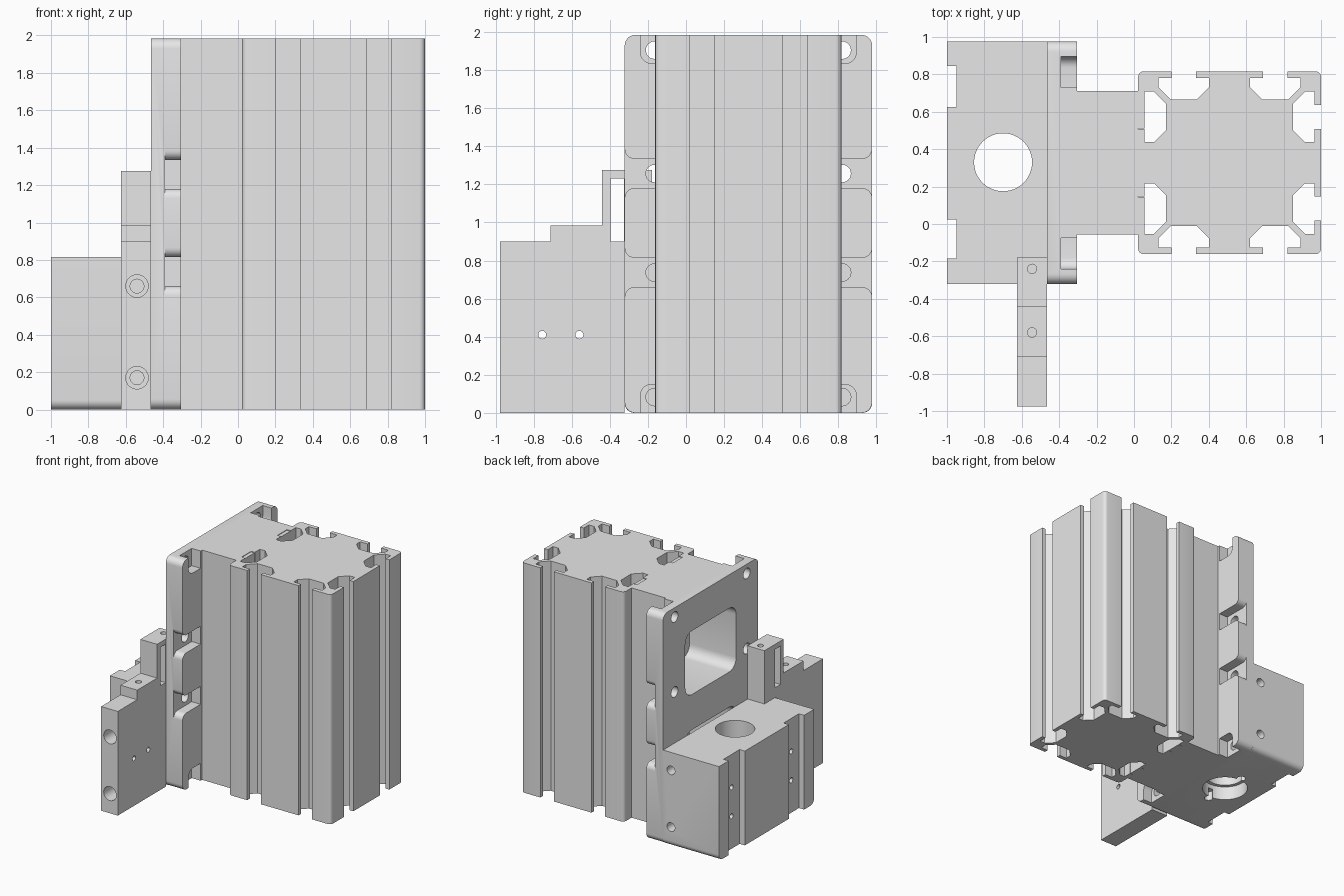
import bpy, bmesh, math
from mathutils import Vector

if "Cube" in bpy.data.objects:
    bpy.data.objects.remove(bpy.data.objects["Cube"])

grey = bpy.data.materials.new("machined_grey")
grey.diffuse_color = (0.8, 0.8, 0.8, 1)
grey.use_nodes = True
grey.node_tree.nodes["Principled BSDF"].inputs["Base Color"].default_value = grey.diffuse_color
CY = 0.3275      # symmetry plane of the column in y
TOP = 1.985


def prism(name, pts, axis, a, b):
    """Extrude a 2D outline along an axis from a to b."""
    place = {'x': lambda u, v, w: (w, u, v),
             'y': lambda u, v, w: (u, w, v),
             'z': lambda u, v, w: (u, v, w)}[axis]
    bm = bmesh.new()
    lo = [bm.verts.new(place(u, v, a)) for u, v in pts]
    hi = [bm.verts.new(place(u, v, b)) for u, v in pts]
    bm.faces.new(lo)
    bm.faces.new(hi)
    n = len(pts)
    for i in range(n):
        j = (i + 1) % n
        bm.faces.new((lo[i], lo[j], hi[j], hi[i]))
    bmesh.ops.recalc_face_normals(bm, faces=bm.faces)
    me = bpy.data.meshes.new(name)
    bm.to_mesh(me)
    bm.free()
    me.materials.append(grey)
    ob = bpy.data.objects.new(name, me)
    bpy.context.collection.objects.link(ob)
    return ob


def arc(cu, cv, r, a0, a1, n=6):
    return [(cu + r * math.cos(math.radians(a0 + (a1 - a0) * i / n)),
             cv + r * math.sin(math.radians(a0 + (a1 - a0) * i / n))) for i in range(n + 1)]


def circle(cu, cv, r, n=32):
    return arc(cu, cv, r, 0, 360 - 360 / n, n - 1)


def rect(u0, v0, u1, v1, radii=(0, 0, 0, 0)):
    """Rectangle with radii for corners: low-low, high-low, high-high, low-high."""
    pts = []
    corners = ((u0, v0, 1, 1, 180), (u1, v0, -1, 1, 270), (u1, v1, -1, -1, 0), (u0, v1, 1, -1, 90))
    for (u, v, su, sv, ang), r in zip(corners, radii):
        pts += arc(u + su * r, v + sv * r, r, ang, ang + 90) if r else [(u, v)]
    return pts


def mirror(pts):
    return [(2 * CY - u, v) for u, v in pts]


def cut(ob, cutters):
    """Subtract every (outline, axis, from, to) from the part."""
    helpers = []
    for c in cutters:
        h = prism("cutter", *c)
        h.hide_render = True
        m = ob.modifiers.new("cut", 'BOOLEAN')
        m.operation, m.solver, m.object = 'DIFFERENCE', 'EXACT', h
        helpers.append(h)
    dg = bpy.context.evaluated_depsgraph_get()
    me = bpy.data.meshes.new_from_object(ob.evaluated_get(dg))
    ob.modifiers.clear()
    ob.data = me
    for h in helpers:
        bpy.data.objects.remove(h)


# Slotted column: one quarter of the outline turned four times
half, cx = 0.489, 0.511
slot = [(-.065, 0), (-.065, .035), (-.135, .035), (-.135, .085), (-.07, .15),
        (.07, .15), (.135, .085), (.135, .035), (.065, .035), (.065, 0)]
side = arc(-half + .03, -half + .03, .03, 180, 270, 4)
for centre in (-.245, .245):
    side += [(centre + u, -half + d) for u, d in slot]
outline = []
for k in range(4):
    c, s = [(1, 0), (0, 1), (-1, 0), (0, -1)][k]
    outline += [(cx + u * c - v * s, CY + u * s + v * c) for u, v in side]
column = prism("slotted_column", outline, 'z', 0, TOP)

# Neck between column and plate, with tongues keyed into the column slots
windows = [rect(-.02, z0, .675, z0 + .55, (.09,) * 4) for z0 in (.29, 1.145)]
neck = prism("neck_block", rect(-.305, -.055, .022, .712), 'z', 0, TOP)
cut(neck, [(w, 'x', -.4, -.02) for w in windows])
for s in (-1, 1):
    y = CY + s * .245
    prism("slot_tongue", rect(.02, y - .063, .055, y + .063), 'z', 0, TOP - .005)

# Mounting plate with windows, screw holes and recesses
plate = prism("mounting_plate", rect(-.322, 0, .977, TOP, (.055,) * 4), 'x', -.465, -.305)
cutters = [(w, 'x', -.6, -.2) for w in windows]
recesses = [rect(-.24, 1.835, -.075, 2.1, (.06, 0, 0, 0)),
            rect(-.24, -.1, -.075, .15, (0, 0, 0, .06))]
for z0, z1 in ((.66, .815), (1.18, 1.335)):
    recesses.append([(-.075, z0), (-.075, z1)] + arc(-.272, z1 + .05, .05, 270, 180)
                    + [(-.4, z1 + .05), (-.4, z0 - .05)] + arc(-.272, z0 - .05, .05, 180, 90))
for r in recesses:
    cutters += [(r, 'x', -.39, -.2), (mirror(r), 'x', -.39, -.2)]
for z in (.083, .737, 1.257, 1.905):
    h = circle(-.165, z, .046, 24)
    cutters += [(h, 'x', -.6, -.2), (mirror(h), 'x', -.6, -.2)]
cut(plate, cutters)

# Lower clamp block with a stepped vertical bore
block = prism("clamp_block", rect(-.322, 0, .977, .815, (.05, .05, 0, 0)), 'x', -1, -.465)
cutters = [(circle(-.7, .33, .155, 48), 'z', -.1, 1),
           (circle(-.7, .33, .185, 48), 'z', -.1, .12),
           (rect(-1.1, .625, -.95, .845), 'z', -.1, 1),
           (rect(-1.1, -.185, -.95, .025), 'z', -.1, 1)]
for y in (.12, .54):
    cutters.append((circle(-.7, y, .035, 16), 'z', -.1, .08))
for z in (.17, .66):
    cutters.append((circle(-.54, z, .038, 20), 'y', .75, 1.1))
for y in (.735, -.08):
    for z in (.28, .53):
        cutters.append((circle(y, z, .022, 16), 'x', -.96, -.88))
cut(block, cutters)

# Stepped side bracket
bracket = prism("side_bracket", [(-.977, 0), (-.322, 0), (-.322, .815), (-.178, .815), (-.178, 1.275),
                                 (-.44, 1.275), (-.44, .983), (-.712, .983), (-.712, .9), (-.977, .9)],
                'x', -.625, -.465)
cutters = [(rect(-.397, .9, -.325, 1.232), 'x', -.8, -.4)]
for z in (.17, .66):
    cutters += [(circle(-.54, z, .06, 28), 'y', -1.1, -.83), (circle(-.54, z, .037, 24), 'y', -.9, -.4)]
for y in (-.755, -.56):
    cutters.append((circle(y, .41, .021, 16), 'x', -.8, -.4))
cutters += [(circle(-.545, -.24, .025, 16), 'z', 1.15, 1.4), (circle(-.545, -.58, .025, 16), 'z', .83, 1.1)]
cut(bracket, cutters)

# Smooth the rounded surfaces, keep machined edges crisp
bpy.ops.object.select_all(action='SELECT')
bpy.context.view_layer.objects.active = column
bpy.ops.object.shade_smooth_by_angle(angle=math.radians(30))
